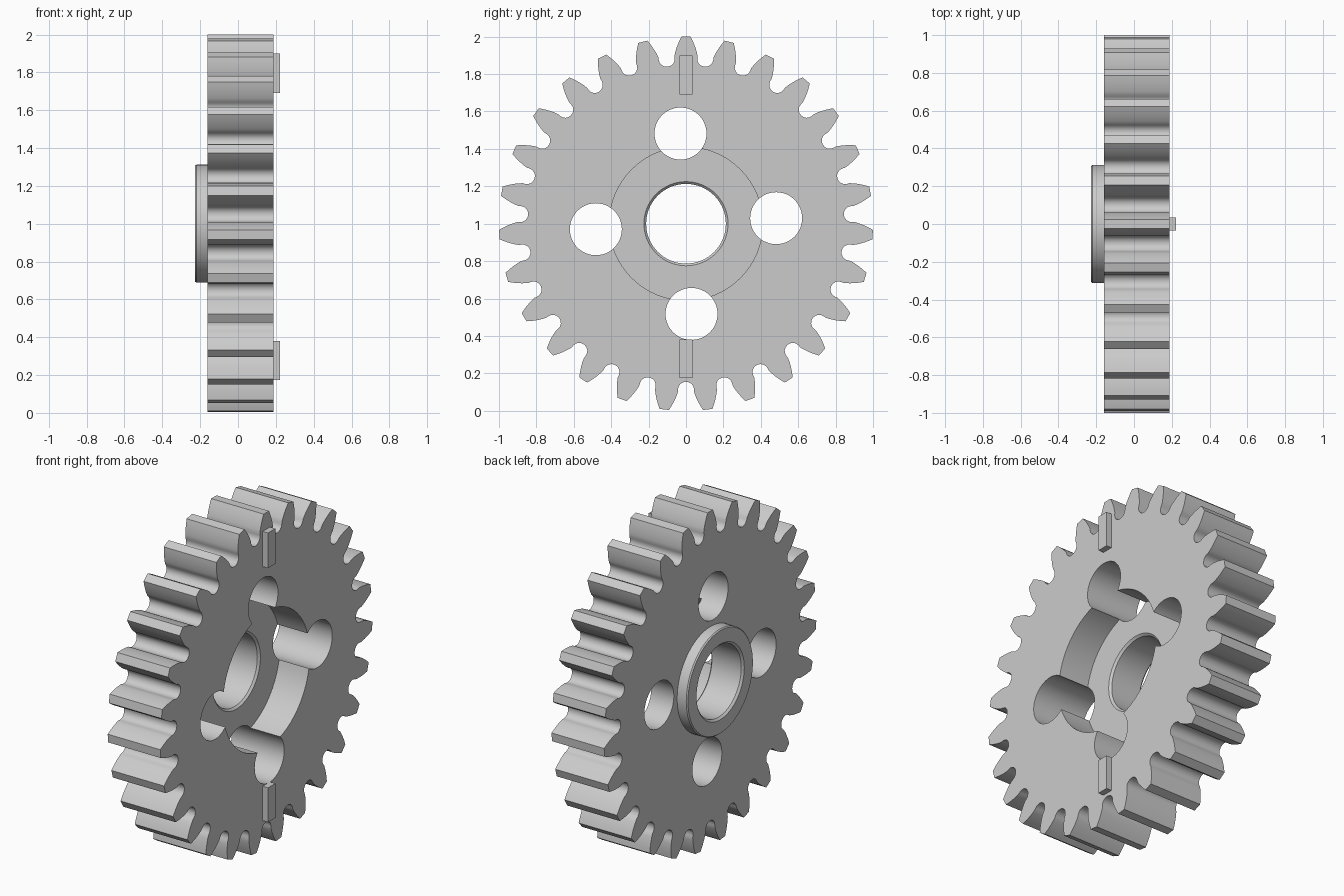
import bpy, bmesh
from math import sin, cos, tan, acos, pi, radians
from mathutils import Vector

cube = bpy.data.objects.get("Cube")
if cube:
    bpy.data.objects.remove(cube, do_unlink=True)

TEETH = 27
TIP = 1.0
PITCH = TIP * TEETH / (TEETH + 2)
BASE = PITCH * cos(radians(20))
BACK, FACE, FLOOR, HUB_END = -0.16, 0.187, -0.01, -0.227
CENTRE = Vector((0, 0, 1))

grey = bpy.data.materials.new("light grey")
grey.use_nodes = True
colour = (0.6, 0.6, 0.6, 1)
grey.diffuse_color = colour
grey.node_tree.nodes["Principled BSDF"].inputs["Base Color"].default_value = colour


def finish(name, bm):
    bmesh.ops.recalc_face_normals(bm, faces=bm.faces)
    mesh = bpy.data.meshes.new(name)
    bm.to_mesh(mesh)
    bm.free()
    mesh.materials.append(grey)
    obj = bpy.data.objects.new(name, mesh)
    bpy.context.collection.objects.link(obj)
    return obj


def loft(name, rings):
    """Closed solid through equal-sized rings of points."""
    bm = bmesh.new()
    loops = [[bm.verts.new(p) for p in ring] for ring in rings]
    for a, b in zip(loops, loops[1:]):
        for i in range(len(a)):
            j = (i + 1) % len(a)
            bm.faces.new((a[i], a[j], b[j], b[i]))
    bm.faces.new(loops[0])
    bm.faces.new(loops[-1])
    return finish(name, bm)


def lathe(name, profile, y=0, z=0, steps=64):
    """Round solid about the x direction from (x, radius) pairs."""
    turns = [2 * pi * i / steps for i in range(steps)]
    return loft(name, [[CENTRE + Vector((x, y + r * sin(t), z + r * cos(t)))
                        for t in turns] for x, r in profile])


def half_angle(r):
    """Half the angular thickness of an involute tooth at radius r."""
    a, p = acos(BASE / r), radians(20)
    return pi / (2 * TEETH) + (tan(p) - p) - (tan(a) - a)


# Gear outline: involute flanks joined by round root fillets
outline = []
fillet, fillet_at = 0.043, 0.888
flank = [0.9 + (TIP - 0.9) * i / 6 for i in range(7)]
for n in range(TEETH):
    mid = 2 * pi * n / TEETH
    outline += [(r, mid - half_angle(r)) for r in flank]
    outline += [(r, mid + half_angle(r)) for r in reversed(flank)]
    gap = mid + pi / TEETH
    for i in range(9):
        t = pi * i / 8
        r = fillet_at - fillet * sin(t)
        outline.append((r, gap - fillet * cos(t) / r))
gear = loft("gear_body", [[CENTRE + Vector((x, r * sin(a), r * cos(a)))
                           for r, a in outline] for x in (BACK, FACE)])

# Raised hub on the back
hub = lathe("hub", [(HUB_END, 0.306), (HUB_END + 0.007, 0.312), (BACK + 0.05, 0.312)])

# Cutters: front recess, chamfered bore, four holes
recess = lathe("recess_cutter", [(FLOOR, 0.41), (FACE + 0.1, 0.41)])
c = 0.012
bore = lathe("bore_cutter", [(HUB_END - c, 0.213 + 2 * c), (HUB_END + c, 0.213),
                             (FLOOR - c, 0.213), (FLOOR + c, 0.213 + 2 * c)])
holes = []
for i in range(4):
    a = radians(-3.5) + i * pi / 2
    holes.append(lathe("hole_cutter", [(BACK - 0.1, 0.139), (FACE + 0.1, 0.139)],
                       0.483 * sin(a), 0.483 * cos(a), 48))

tools = [(hub, "UNION"), (recess, "DIFFERENCE"), (bore, "DIFFERENCE")]
tools += [(h, "DIFFERENCE") for h in holes]
for tool, operation in tools:
    tool.hide_render = True
    mod = gear.modifiers.new(tool.name, "BOOLEAN")
    mod.operation, mod.solver, mod.object = operation, "EXACT", tool

# Bake the cuts, then drop the cutters
bpy.context.view_layer.update()
graph = bpy.context.evaluated_depsgraph_get()
mesh = bpy.data.meshes.new_from_object(gear.evaluated_get(graph))
gear.modifiers.clear()
gear.data = mesh
for tool, _ in tools:
    bpy.data.objects.remove(tool, do_unlink=True)
mesh.shade_smooth()
mesh.set_sharp_from_angle(angle=radians(28))

# Raised alignment tabs on the front face
for name, low, high in (("upper_tab", 1.69, 1.9), ("lower_tab", 0.175, 0.38)):
    bm = bmesh.new()
    bmesh.ops.create_cube(bm, size=1)
    for v in bm.verts:
        v.co = Vector((0.222 if v.co.x > 0 else FACE - 0.01, v.co.y * 0.068,
                       high if v.co.z > 0 else low))
    finish(name, bm)
